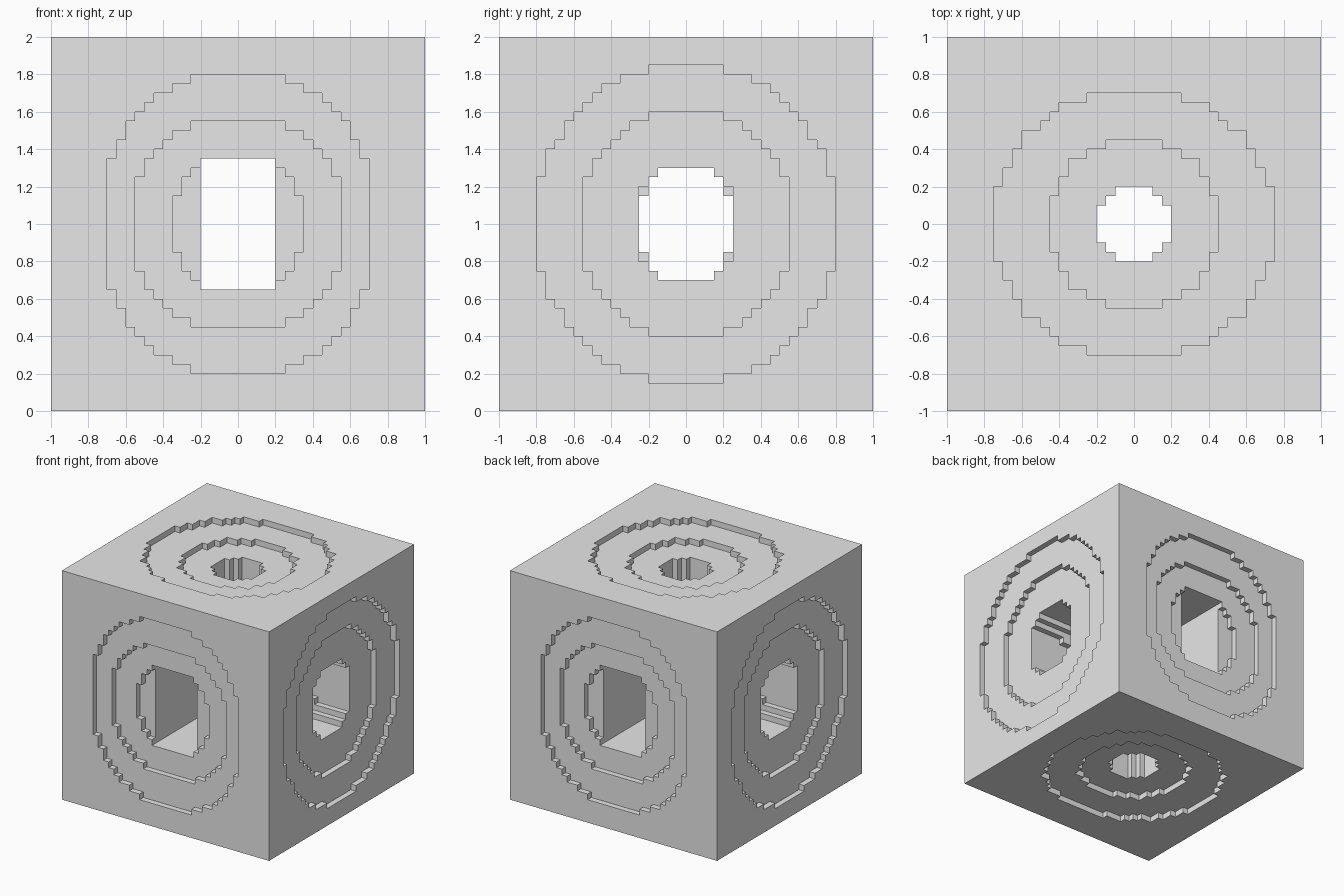
import bpy
import bmesh

default_cube = bpy.data.objects.get("Cube")
if default_cube:
    bpy.data.objects.remove(default_cube, do_unlink=True)

HALF = 20              # cells from the centre to a side
CELL = 1 / HALF

# Stepped oval outlines: (half width, half height) in cells, one pair per step.
FRONT_OUTER = [(5, 16), (7, 15), (9, 14), (10, 13), (11, 12), (12, 11), (13, 9), (14, 7)]
FRONT_MIDDLE = [(5, 11), (7, 10), (8, 9), (9, 8), (10, 7), (11, 5)]
FRONT_INNER = [(4, 7), (5, 6), (6, 5), (7, 3)]
FRONT_TUNNEL = [(4, 7)]

SIDE_OUTER = [(4, 17), (7, 16), (9, 15), (10, 14), (11, 13), (12, 12),
              (13, 11), (14, 9), (15, 8), (16, 5)]
SIDE_MIDDLE = [(4, 12), (6, 11), (7, 10), (8, 9), (9, 8), (10, 7), (11, 5)]
SIDE_MOUTH = [(3, 6), (4, 5), (5, 4)]
SIDE_TUNNEL = [(3, 6), (4, 5), (5, 3)]

TOP_OUTER = [(5, 14), (8, 13), (9, 12), (10, 11), (12, 10), (13, 8), (14, 6), (15, 4)]
TOP_MIDDLE = [(3, 9), (5, 8), (7, 7), (8, 5), (9, 3)]
TOP_TUNNEL = [(2, 4), (3, 3), (4, 2)]

# Cuts along each axis: outline and the distance from the centre where it starts.
FRONT_CUTS = [(FRONT_OUTER, 19), (FRONT_MIDDLE, 18), (FRONT_INNER, 17), (FRONT_TUNNEL, 0)]
SIDE_CUTS = [(SIDE_OUTER, 19), (SIDE_MIDDLE, 18), (SIDE_MOUTH, 12), (SIDE_TUNNEL, 0)]
TOP_CUTS = [(TOP_OUTER, 19), (TOP_MIDDLE, 18), (TOP_TUNNEL, 0)]


def is_cut(cuts, u, v, depth):
    """True when a cell lies in one of the stepped recesses or the tunnel."""
    return any(depth > start and any(u < w and v < h for w, h in outline)
               for outline, start in cuts)


def is_solid(cell):
    x, y, z = (abs(c + 0.5) for c in cell)
    if max(x, y, z) > HALF:
        return False
    return not (is_cut(FRONT_CUTS, x, z, y)
                or is_cut(SIDE_CUTS, y, z, x)
                or is_cut(TOP_CUTS, x, y, z))


def build_block(name, material):
    span = range(-HALF, HALF)
    solid = {(x, y, z) for x in span for y in span for z in span
             if is_solid((x, y, z))}
    bm = bmesh.new()
    corners = {}

    def corner(p):
        if p not in corners:
            corners[p] = bm.verts.new((p[0] * CELL, p[1] * CELL, p[2] * CELL + 1))
        return corners[p]

    # One square wherever a solid cell meets an empty one
    for cell in solid:
        for axis in range(3):
            a, b = (axis + 1) % 3, (axis + 2) % 3
            for side in (0, 1):
                neighbour = list(cell)
                neighbour[axis] += 1 if side else -1
                if tuple(neighbour) in solid:
                    continue
                loop = []
                for da, db in ((0, 0), (1, 0), (1, 1), (0, 1)):
                    p = list(cell)
                    p[axis] += side
                    p[a] += da
                    p[b] += db
                    loop.append(corner(tuple(p)))
                bm.faces.new(loop if side else loop[::-1])

    mesh = bpy.data.meshes.new(name)
    bm.to_mesh(mesh)
    bm.free()
    mesh.materials.append(material)
    obj = bpy.data.objects.new(name, mesh)
    bpy.context.collection.objects.link(obj)
    return obj


# Plain grey surface
grey = bpy.data.materials.new("light_grey")
grey.use_nodes = True
colour = (0.8, 0.8, 0.8, 1)
grey.diffuse_color = colour
grey.node_tree.nodes["Principled BSDF"].inputs["Base Color"].default_value = colour

build_block("stepped_tunnel_block", grey)
